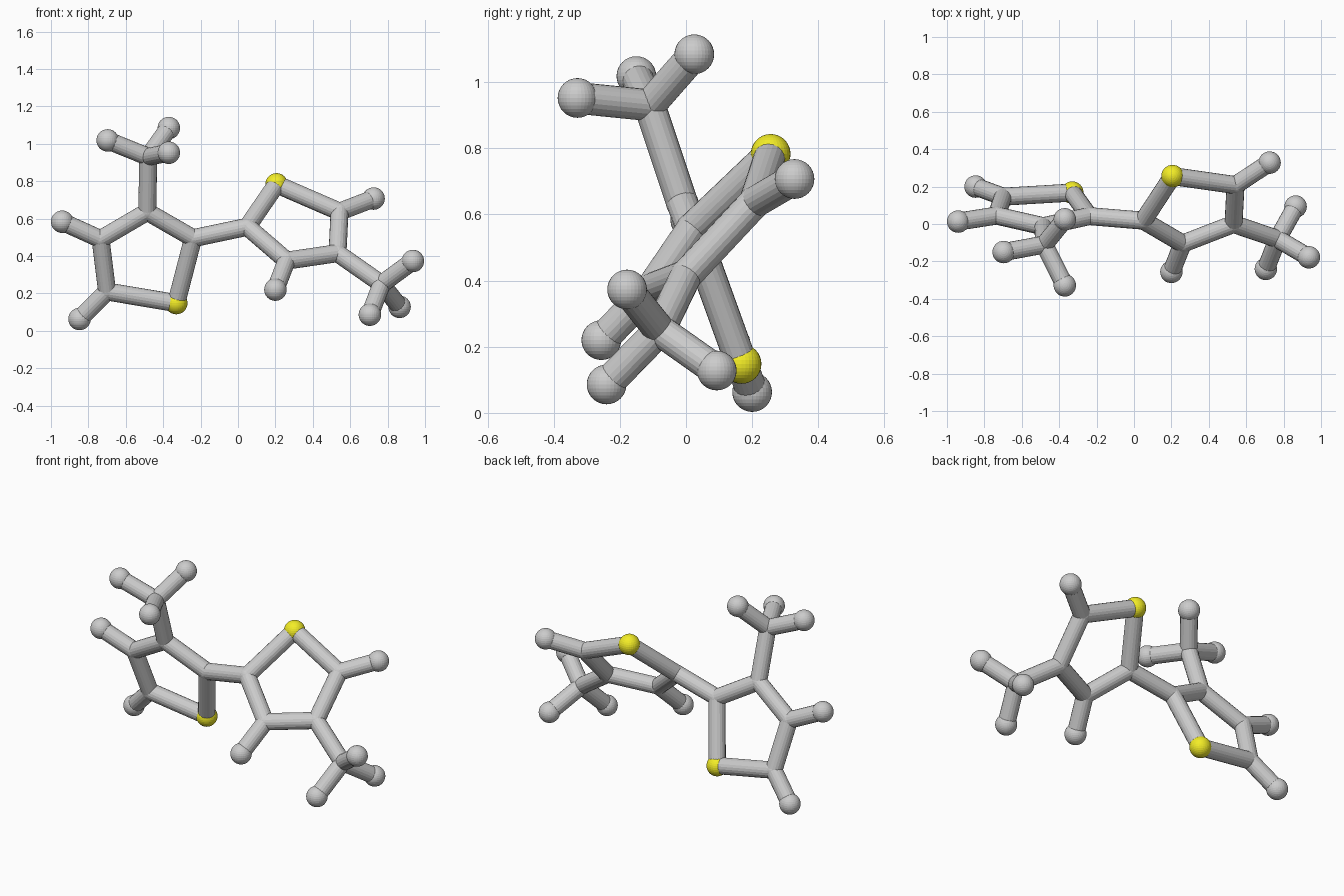
import bpy
from mathutils import Vector

if "Cube" in bpy.data.objects:
    bpy.data.objects.remove(bpy.data.objects["Cube"])

ROD_R, JOINT_R, BALL_R = 0.048, 0.049, 0.06

yellow = bpy.data.materials.new("yellow")
yellow.diffuse_color = (0.9, 0.85, 0.02, 1)
yellow.use_nodes = True
yellow.node_tree.nodes["Principled BSDF"].inputs["Base Color"].default_value = yellow.diffuse_color


def ball(name, pos, r, mat=None):
    bpy.ops.mesh.primitive_uv_sphere_add(segments=32, ring_count=16, radius=r, location=pos)
    ob = bpy.context.object
    ob.name = name
    if mat:
        ob.data.materials.append(mat)


def rod(name, a, b):
    a, b = Vector(a), Vector(b)
    d = b - a
    bpy.ops.mesh.primitive_cylinder_add(vertices=20, radius=ROD_R, depth=d.length, location=(a + b) / 2)
    ob = bpy.context.object
    ob.name = name
    ob.rotation_mode = 'QUATERNION'
    ob.rotation_quaternion = d.to_track_quat('Z', 'Y')


def ring_unit(side, ring, tips, hub, hub_tips):
    """Five-sided ring (first point yellow), tips on ring points, three-tipped side group."""
    n = len(ring)
    for i, p in enumerate(ring):
        rod(side + "_ring_rod", p, ring[(i + 1) % n])
        if i == 0:
            ball(side + "_yellow_ball", p, BALL_R, yellow)
        else:
            ball(side + "_ring_joint", p, JOINT_R)
    for i, t in tips:
        rod(side + "_tip_rod", ring[i], t)
        ball(side + "_tip_ball", t, BALL_R)
    i, c = hub
    rod(side + "_hub_rod", ring[i], c)
    ball(side + "_hub_joint", c, JOINT_R)
    for t in hub_tips:
        rod(side + "_hub_tip_rod", c, t)
        ball(side + "_hub_tip_ball", t, BALL_R)


# Left ring with its upright three-tipped group
left = [(-.33, .168, .148), (-.24, .042, .495), (-.485, -.012, .636),
        (-.735, .045, .49), (-.70, .146, .21)]
ring_unit("left", left,
          [(3, (-.94, .013, .583)), (4, (-.847, .20, .063))],
          (2, (-.48, -.11, .93)),
          [(-.37, -.328, .952), (-.37, .025, 1.084), (-.697, -.15, 1.018)])

# Right ring with its lower three-tipped group
right = [(.206, .256, .783), (.05, .018, .556), (.26, -.105, .375),
         (.532, .0, .415), (.543, .208, .637)]
ring_unit("right", right,
          [(4, (.725, .328, .707)), (2, (.20, -.256, .22))],
          (3, (.768, -.08, .25)),
          [(.935, -.178, .373), (.864, .093, .128), (.705, -.24, .086)])

# Rod joining both rings
rod("bridge_rod", left[1], right[1])
